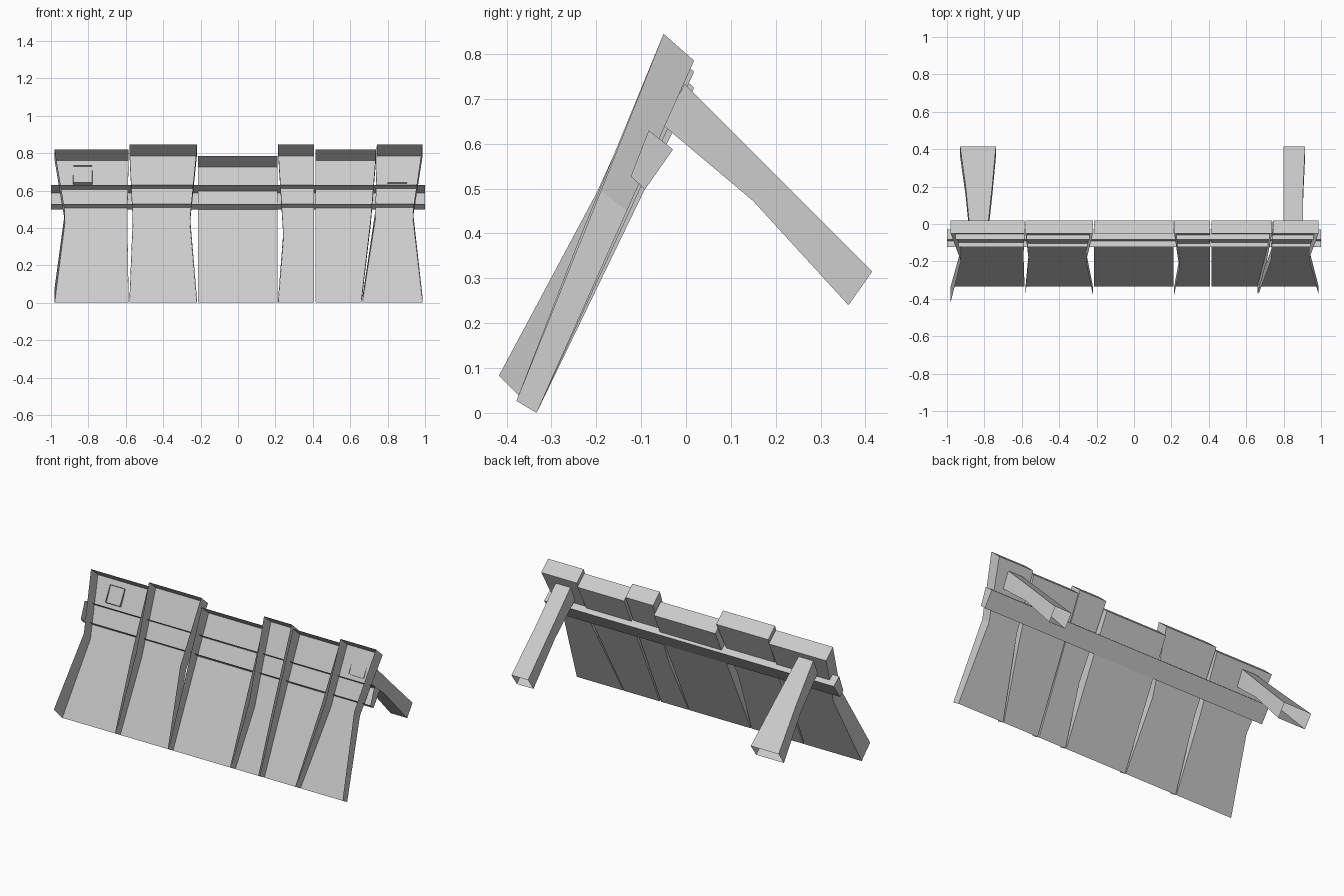
import bpy

if "Cube" in bpy.data.objects:
    bpy.data.objects.remove(bpy.data.objects["Cube"])


def mesh_object(name, verts, faces):
    mesh = bpy.data.meshes.new(name)
    mesh.from_pydata(verts, [], faces)
    mesh.update()
    obj = bpy.data.objects.new(name, mesh)
    bpy.context.collection.objects.link(obj)
    return obj


def loft(name, sections, sides, cap_end=False):
    """Join four-point sections; only the listed sides get faces."""
    verts = [p for s in sections for p in s]
    faces = []
    for i in range(len(sections) - 1):
        a, b = 4 * i, 4 * i + 4
        for k in sides:
            n = (k + 1) % 4
            faces.append((a + k, a + n, b + n, b + k))
    if cap_end:
        e = 4 * (len(sections) - 1)
        faces.append((e, e + 1, e + 2, e + 3))
    return mesh_object(name, verts, faces)


def plank(name, top, left, right, zmid, thick_left=False):
    """Leaning hollow plank, open at the front and the bottom.
    left / right hold x at bottom, middle and top."""
    sections = []
    for i, z in enumerate((0.0, zmid, top)):
        y = -0.333 + 0.351 * z / top
        thin = ((-0.045, 0.027), (-0.058, 0.045), (-0.068, 0.06))[i]
        thick = ((-0.084, 0.083), (-0.065, 0.06), (-0.068, 0.06))[i]
        dl = thick if thick_left else thin
        sections.append([
            (left[i], y + dl[0], z + dl[1]),
            (left[i], y, z),
            (right[i], y, z),
            (right[i], y + thin[0], z + thin[1]),
        ])
    return loft(name, sections, (0, 1, 2), cap_end=True)


# Leaning planks of the barricade
plank("plank_1", 0.76, (-0.98, -0.925, -0.98), (-0.585, -0.592, -0.585), 0.43, True)
plank("plank_2", 0.785, (-0.58, -0.562, -0.58), (-0.22, -0.257, -0.22), 0.42)
plank("plank_3", 0.725, (-0.215, -0.215, -0.215), (0.21, 0.21, 0.21), 0.40)
plank("plank_4", 0.785, (0.215, 0.243, 0.215), (0.405, 0.405, 0.405), 0.34)
plank("plank_5", 0.76, (0.415, 0.415, 0.415), (0.66, 0.71, 0.738), 0.42)
plank("plank_6", 0.785, (0.665, 0.735, 0.742), (0.987, 0.935, 0.987), 0.45)

# Cross rail, hollow and open at the front
bar = [(-0.123, 0.527), (-0.0915, 0.498), (-0.029, 0.587), (-0.083, 0.63)]
loft("cross_rail", [[(x, y, z) for y, z in bar] for x in (-1.0, 1.0)], (0, 1, 2))
for name, x, order in (("rail_end_left", -1.0, (0, 1, 2, 3)),
                       ("rail_end_right", 1.0, (3, 2, 1, 0))):
    mesh_object(name, [(x, y, z) for y, z in bar], [order])

# Rear support legs, hollow with open ends
leg_profile = [((-0.003, 0.733), (-0.052, 0.642)),
               ((0.20, 0.53), (0.15, 0.472)),
               ((0.415, 0.315), (0.362, 0.24))]
leg_x = {
    "left_leg": [(-0.88, -0.78), (-0.90, -0.758), (-0.93, -0.738)],
    "right_leg": [(0.80, 0.903), (0.80, 0.905), (0.80, 0.915)],
}
for name, xs in leg_x.items():
    sections = []
    for (x0, x1), (up, low) in zip(xs, leg_profile):
        sections.append([(x0, *up), (x0, *low), (x1, *low), (x1, *up)])
    loft(name, sections, (0, 1, 2, 3))
